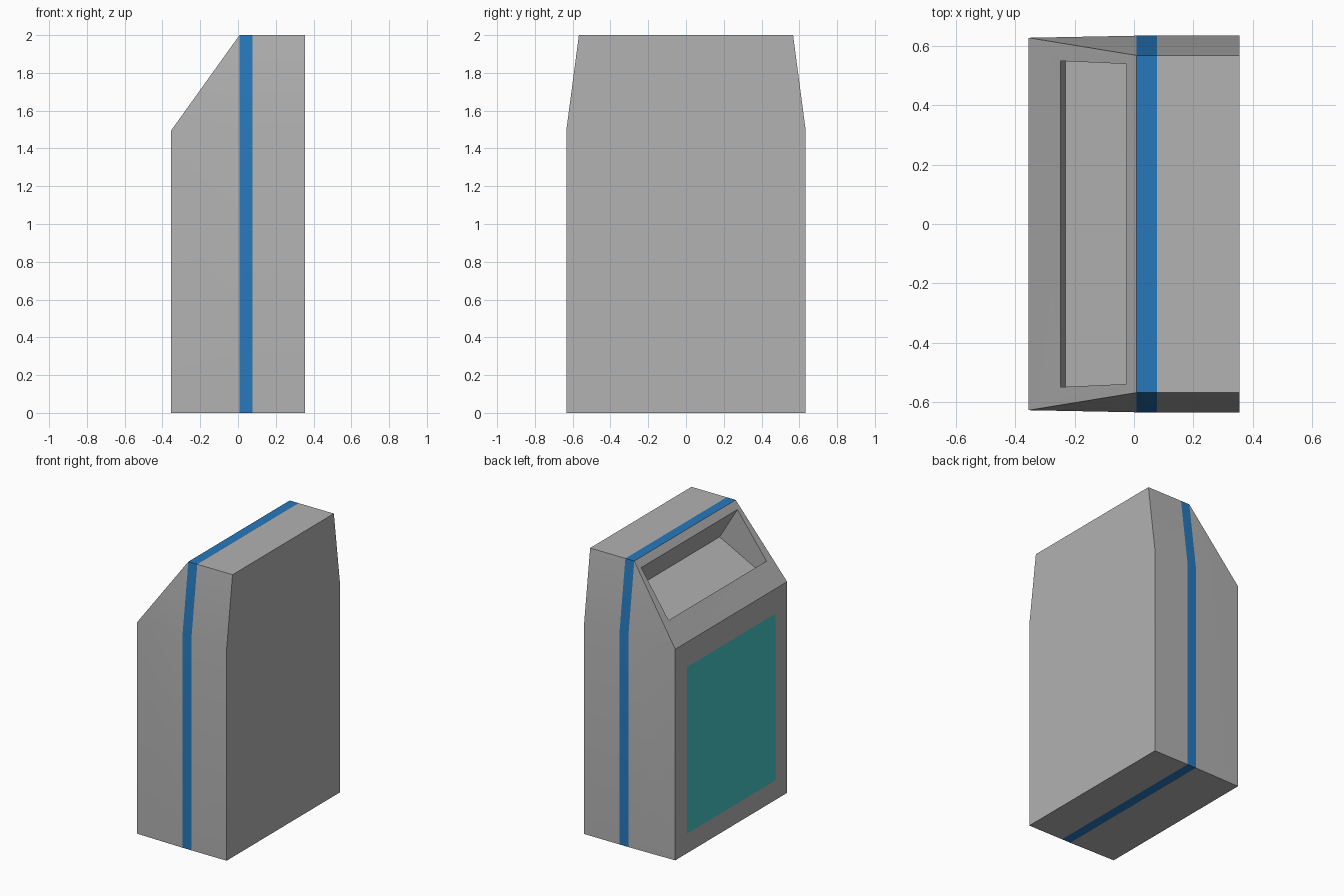
import bpy, bmesh, math

if "Cube" in bpy.data.objects:
    bpy.data.objects.remove(bpy.data.objects["Cube"])


def material(name, rgb):
    m = bpy.data.materials.new(name)
    m.diffuse_color = (*rgb, 1)
    m.use_nodes = True
    m.node_tree.nodes["Principled BSDF"].inputs["Base Color"].default_value = m.diffuse_color
    return m


def add_object(name, bm, mats):
    me = bpy.data.meshes.new(name)
    bm.to_mesh(me)
    bm.free()
    for m in mats:
        me.materials.append(m)
    ob = bpy.data.objects.new(name, me)
    bpy.context.collection.objects.link(ob)
    return ob


def bridge(bm, a, b, mat=0):
    n = len(a)
    faces = []
    for i in range(n):
        j = (i + 1) % n
        f = bm.faces.new((a[i], a[j], b[j], b[i]))
        f.material_index = mat
        faces.append(f)
    return faces


grey = material("dark_grey_body", (0.445, 0.445, 0.445))
blue = material("blue_stripe", (0.02, 0.19, 0.5))
teal = material("teal_panel", (0.063, 0.56, 0.56))

# Cabinet: cross-sections along x (x, side y, top y, top z)
bm = bmesh.new()
sections = [(-0.354, 0.626, 0.626, 1.495), (0.008, 0.633, 0.567, 2.0),
            (0.078, 0.633, 0.567, 2.0), (0.354, 0.633, 0.567, 2.0)]
rings = []
for x, side, top, zt in sections:
    shoulder = min(zt, 1.5)
    outline = [(-side, 0), (side, 0), (side, shoulder),
               (top, zt), (-top, zt), (-side, shoulder)]
    rings.append([bm.verts.new((x, y, z)) for y, z in outline])
for k in range(3):
    faces = bridge(bm, rings[k], rings[k + 1], 1 if k == 1 else 0)
    if k == 0:
        bm.faces.remove(faces[3])  # sloped face is rebuilt with the recess
bm.faces.new(rings[0])
bm.faces.new(rings[3])


# Recess in the sloped face: opening ring, undercut floor ring
def ring(low, high):
    (xl, yl, zl), (xh, yh, zh) = low, high
    return [bm.verts.new(p) for p in
            ((xl, yl, zl), (xl, -yl, zl), (xh, -yh, zh), (xh, yh, zh))]


outer = [rings[0][3], rings[0][4], rings[1][4], rings[1][3]]
opening = ring((-0.247, 0.548, 1.642), (-0.026, 0.538, 1.952))
floor = ring((-0.23, 0.548, 1.535), (0.113, 0.538, 1.721))
bridge(bm, outer, opening)
bridge(bm, opening, floor)
bm.faces.new(floor)
bmesh.ops.remove_doubles(bm, verts=bm.verts, dist=1e-5)
bmesh.ops.recalc_face_normals(bm, faces=bm.faces)
cabinet = add_object("cabinet", bm, [grey, blue])

# Soften only the shallow shoulder bend on the sides
bpy.context.view_layer.objects.active = cabinet
cabinet.select_set(True)
bpy.ops.object.shade_smooth_by_angle(angle=math.radians(20))

# Coloured display panel on the -x face
bm = bmesh.new()
bm.faces.new([bm.verts.new((-0.356, y, z)) for y, z in
              ((0.495, 0.14), (-0.495, 0.14), (-0.495, 1.32), (0.495, 1.32))])
add_object("display_panel", bm, [teal])
